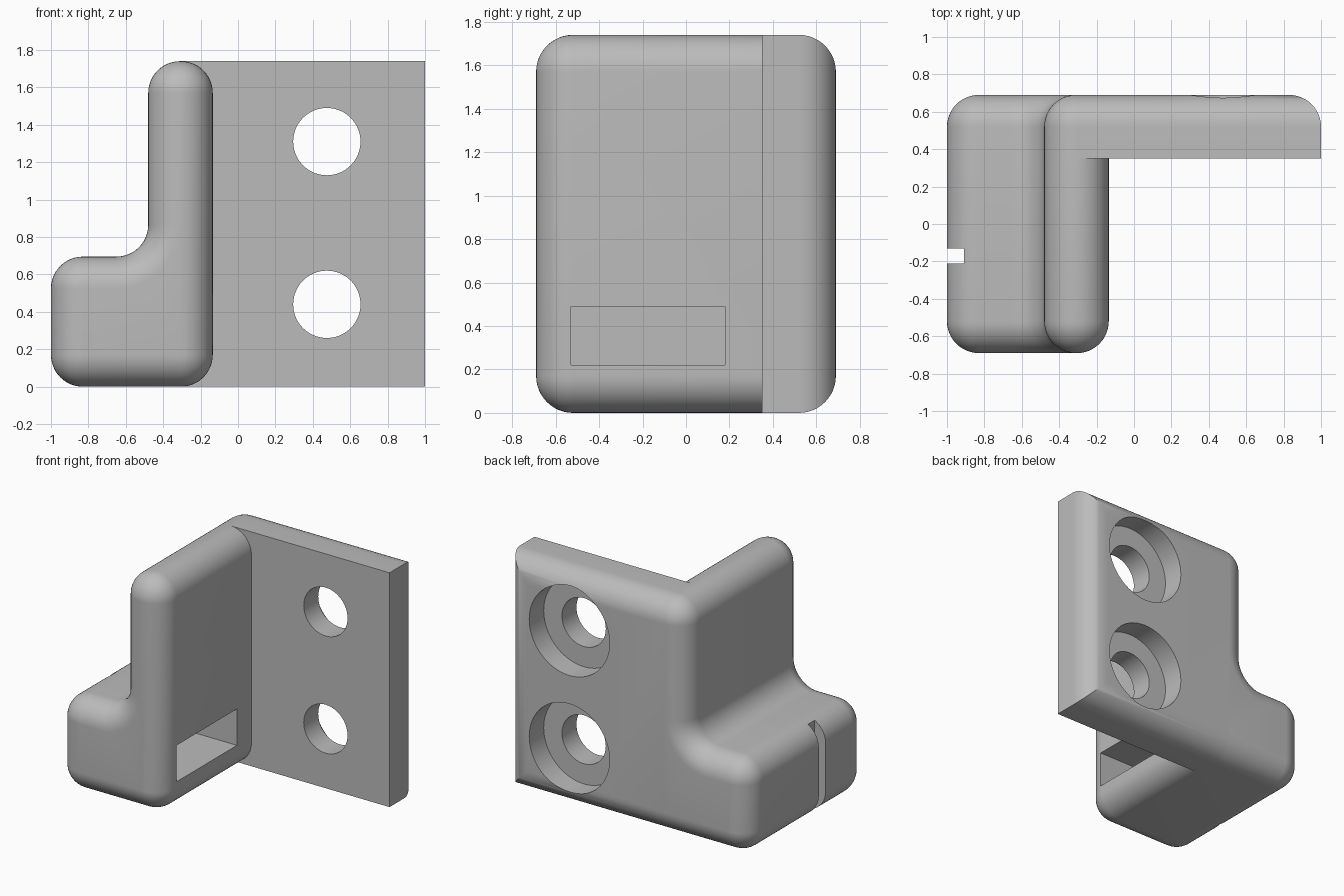
import bpy, bmesh
from math import cos, sin, pi, radians

if "Cube" in bpy.data.objects:
    bpy.data.objects.remove(bpy.data.objects["Cube"])

R = 0.17                                   # fillet radius used everywhere
LEFT, STEP, RIGHT = -1.0, -0.48, -0.135    # block side, column side, inner face
SHELF, TOP, BACK = 0.695, 1.74, 0.69
PLATE_Y = 0.35
SEG = 12

gray = bpy.data.materials.new("light gray")
gray.use_nodes = True
gray.diffuse_color = (0.5, 0.5, 0.5, 1)
gray.node_tree.nodes["Principled BSDF"].inputs["Base Color"].default_value = (0.5, 0.5, 0.5, 1)


def make_object(name, bm):
    bmesh.ops.recalc_face_normals(bm, faces=bm.faces)
    mesh = bpy.data.meshes.new(name)
    bm.to_mesh(mesh)
    bm.free()
    mesh.materials.append(gray)
    obj = bpy.data.objects.new(name, mesh)
    bpy.context.collection.objects.link(obj)
    return obj


def box_mesh(lo, hi):
    bm = bmesh.new()
    bmesh.ops.create_cube(bm, size=1)
    for v in bm.verts:
        v.co = [(a + b) / 2 + c * (b - a) for a, b, c in zip(lo, hi, v.co)]
    return bm


def cut(obj, cutter):
    mod = obj.modifiers.new("cut", 'BOOLEAN')
    mod.operation, mod.solver, mod.object = 'DIFFERENCE', 'EXACT', cutter
    select(obj)
    bpy.ops.object.modifier_apply(modifier=mod.name)
    bpy.data.objects.remove(cutter)


def select(obj):
    bpy.ops.object.select_all(action='DESELECT')
    obj.select_set(True)
    bpy.context.view_layer.objects.active = obj


def cylinder(name, x, z, radius, y0, y1):
    bpy.ops.mesh.primitive_cylinder_add(vertices=64, radius=radius, depth=y1 - y0,
                                        location=(x, (y0 + y1) / 2, z),
                                        rotation=(pi / 2, 0, 0))
    obj = bpy.context.object
    obj.name = name
    return obj


# Stepped body outline: arc centre, start angle, convex (1) or concave (-1)
CORNERS = [
    (RIGHT - R, R, -90, 1), (RIGHT - R, TOP - R, 0, 1), (STEP + R, TOP - R, 90, 1),
    (STEP - R, SHELF + R, 0, -1), (LEFT + R, SHELF - R, 90, 1), (LEFT + R, R, 180, 1),
]


def outline(inset):
    """Outline moved inwards, with its corner arcs kept concentric."""
    pts = []
    for cx, cz, start, sign in CORNERS:
        rad = R - sign * inset
        for i in range(SEG + 1):
            a = radians(start + sign * 90 * i / SEG)
            pts.append((cx + rad * cos(a), cz + rad * sin(a)))
    return pts


# Stepped body: rings lofted from front to back with rounded rims
bm = bmesh.new()
rims = [pi / 2 * i / SEG for i in range(SEG + 1)]
layers = [(R * (1 - sin(a)), -BACK + R * (1 - cos(a))) for a in rims]
layers += [(inset, -y) for inset, y in reversed(layers)]
rings = [[bm.verts.new((x, y, z)) for x, z in outline(inset)] for inset, y in layers]
for near, far in zip(rings, rings[1:]):
    for i in range(len(near)):
        bm.faces.new((near[i - 1], near[i], far[i], far[i - 1]))
bm.faces.new(rings[0])
bm.faces.new(rings[-1])
bmesh.ops.remove_doubles(bm, verts=bm.verts, dist=0.0002)
body = make_object("stepped_body", bm)

# Pocket in the inner face and narrow slot down the outer side
cut(body, make_object("pocket_cutter", box_mesh((-0.8, -0.53, 0.22), (0, 0.18, 0.49))))
cut(body, make_object("slot_cutter", box_mesh((-1.2, -0.21, -0.1), (-0.91, -0.13, 1))))

# Mounting plate with rounded back edges
bm = box_mesh((STEP + R, PLATE_Y, 0), (1, BACK, TOP))
back_edges = [e for e in bm.edges
              if all(v.co.y > PLATE_Y + 0.1 for v in e.verts)
              and any(v.co.x > 0.9 for v in e.verts)]
bmesh.ops.bevel(bm, geom=back_edges, offset=R, segments=SEG, profile=0.5,
                affect='EDGES', clamp_overlap=False)
plate = make_object("mounting_plate", bm)

# Counterbored screw holes
for z in (0.44, 1.31):
    cut(plate, cylinder("hole_cutter", 0.475, z, 0.18, 0.2, 0.9))
    cut(plate, cylinder("counterbore_cutter", 0.475, z, 0.33, 0.52, 0.9))

for obj in (body, plate):
    select(obj)
    bpy.ops.object.shade_smooth_by_angle(angle=radians(30))
